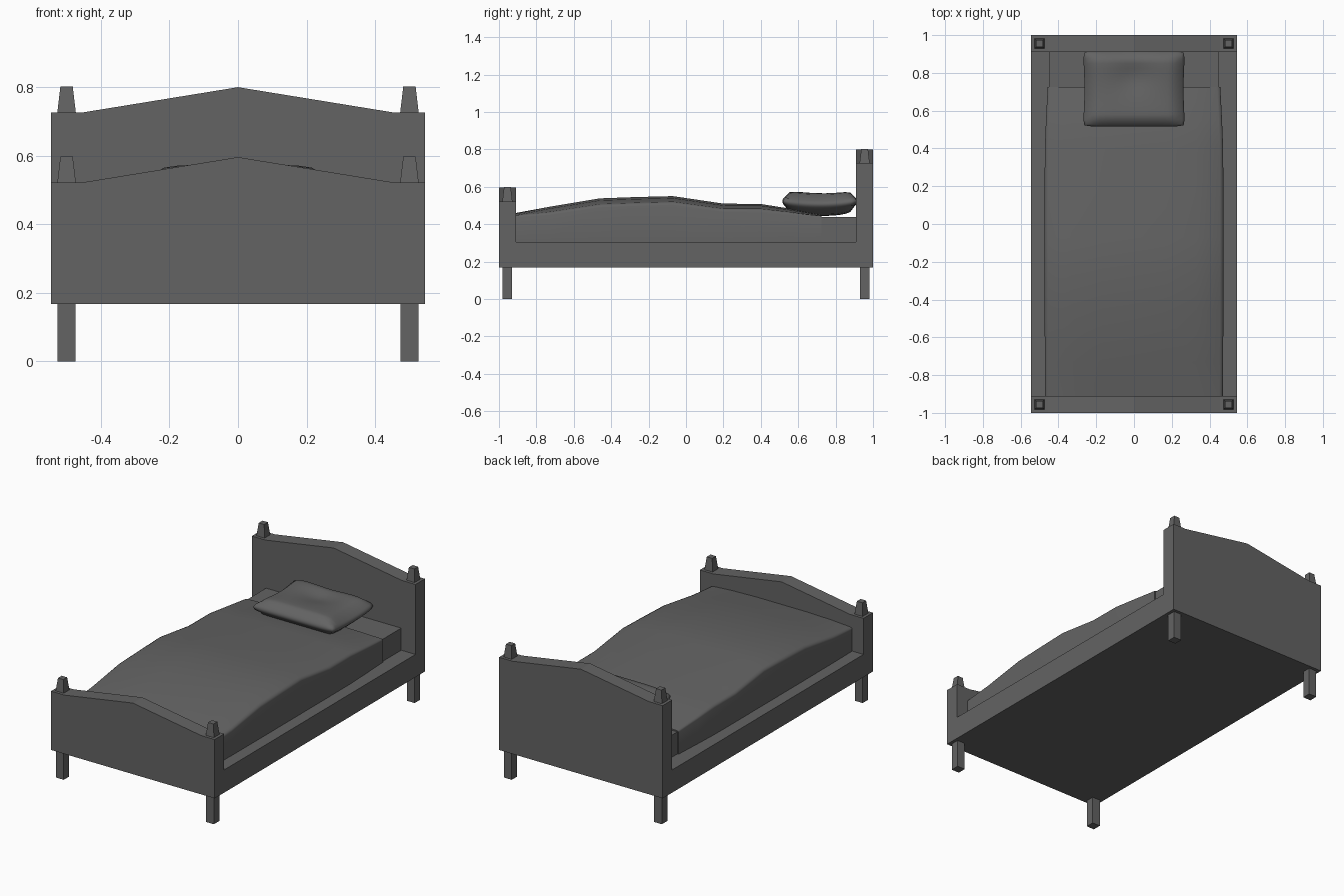
import bpy, bmesh, math

if "Cube" in bpy.data.objects:
    bpy.data.objects.remove(bpy.data.objects["Cube"])

# one dark grey for everything
dark = bpy.data.materials.new("dark_grey")
dark.diffuse_color = (0.125, 0.125, 0.125, 1)
dark.use_nodes = True
dark.node_tree.nodes["Principled BSDF"].inputs["Base Color"].default_value = dark.diffuse_color


def finish(bm, name, smooth=None):
    bmesh.ops.recalc_face_normals(bm, faces=bm.faces)
    me = bpy.data.meshes.new(name)
    bm.to_mesh(me)
    bm.free()
    me.materials.append(dark)
    ob = bpy.data.objects.new(name, me)
    bpy.context.collection.objects.link(ob)
    if smooth:
        bpy.ops.object.select_all(action='DESELECT')
        ob.select_set(True)
        bpy.context.view_layer.objects.active = ob
        bpy.ops.object.shade_smooth_by_angle(angle=math.radians(smooth))
    return ob


def loft(name, rings, smooth=None):
    """Skin a list of equal-length closed rings and cap both ends."""
    bm = bmesh.new()
    vs = [[bm.verts.new(p) for p in r] for r in rings]
    n = len(vs[0])
    for a, b in zip(vs, vs[1:]):
        for i in range(n):
            j = (i + 1) % n
            bm.faces.new((a[i], a[j], b[j], b[i]))
    bm.faces.new(vs[0])
    bm.faces.new(vs[-1])
    return finish(bm, name, smooth)


def square(cx, cy, h, z):
    return [(cx - h, cy - h, z), (cx + h, cy - h, z), (cx + h, cy + h, z), (cx - h, cy + h, z)]


def box(name, x, y0, y1, z0, z1):
    return loft(name, [[(-x, y0, z), (x, y0, z), (x, y1, z), (-x, y1, z)] for z in (z0, z1)])


# frame and mattress
box("bed_frame", 0.545, -0.91, 0.91, 0.168, 0.305)
box("mattress", 0.45, -0.91, 0.91, 0.305, 0.438)

# gabled end boards, each with two legs and two finials
for name, s, top in (("foot", -1, 0.522), ("head", 1, 0.726)):
    profile = [(-0.545, 0.168), (0.545, 0.168), (0.545, top), (0.455, top),
               (0, top + 0.074), (-0.455, top), (-0.545, top)]
    loft(name + "board", [[(x, y * s, z) for x, z in profile] for y in (0.91, 1.0)])
    for side, x in (("left", -0.5), ("right", 0.5)):
        y = 0.955 * s
        loft(f"{name}_{side}_leg", [square(x, y, 0.026, z) for z in (0, 0.168)])
        loft(f"{name}_{side}_finial", [square(x, y, h, z) for h, z in
                                       ((0.027, top), (0.018, top + 0.076))])

# blanket draped over the mattress: y, half width, side height, crown height
stations = [(-0.91, 0.47, 0.442, 0.46), (-0.73, 0.472, 0.455, 0.493),
            (-0.46, 0.473, 0.495, 0.538), (-0.27, 0.473, 0.502, 0.545),
            (-0.07, 0.473, 0.508, 0.55), (0.2, 0.473, 0.472, 0.51),
            (0.4, 0.472, 0.472, 0.508), (0.55, 0.466, 0.458, 0.484),
            (0.725, 0.457, 0.443, 0.45)]
rings = []
for y, w, e, c in stations:
    half = [(w, 0.305), (w, e - 0.006), (w - 0.004, e + (c - e) * 0.12),
            (w - 0.018, e + (c - e) * 0.3), (0.33, e + (c - e) * 0.75), (0.17, c)]
    sec = half + [(-x, z) for x, z in reversed(half)]
    rings.append([(x, y, z) for x, z in sec])
loft("blanket", rings, 60)

# plump pillow with rounded rim, raised edges and a head dent
bm = bmesh.new()
bmesh.ops.create_cube(bm, size=2)
bmesh.ops.subdivide_edges(bm, edges=bm.edges[:], cuts=13, use_grid_fill=True)
for v in bm.verts:
    u, t, w = v.co
    puff = math.sqrt(max(0, (1 - u ** 6) * (1 - t ** 6)))
    h = 0.021 + 0.041 * puff
    rim = 1 - 0.05 * w * w
    x = 0.272 * u * rim * (0.965 + 0.035 * t * t) * (1 - 0.035 * u * u * t ** 8)
    y = 0.715 + 0.2 * t * rim * (1 - 0.035 * t * t * u ** 8)
    z = 0.506 + 0.016 * t * t + h * w
    if w > 0:
        z -= 0.022 * w * math.exp(-(x / 0.1) ** 2 - ((y - 0.78) / 0.09) ** 2)
    v.co = (x, y, z)
finish(bm, "pillow", 180)
